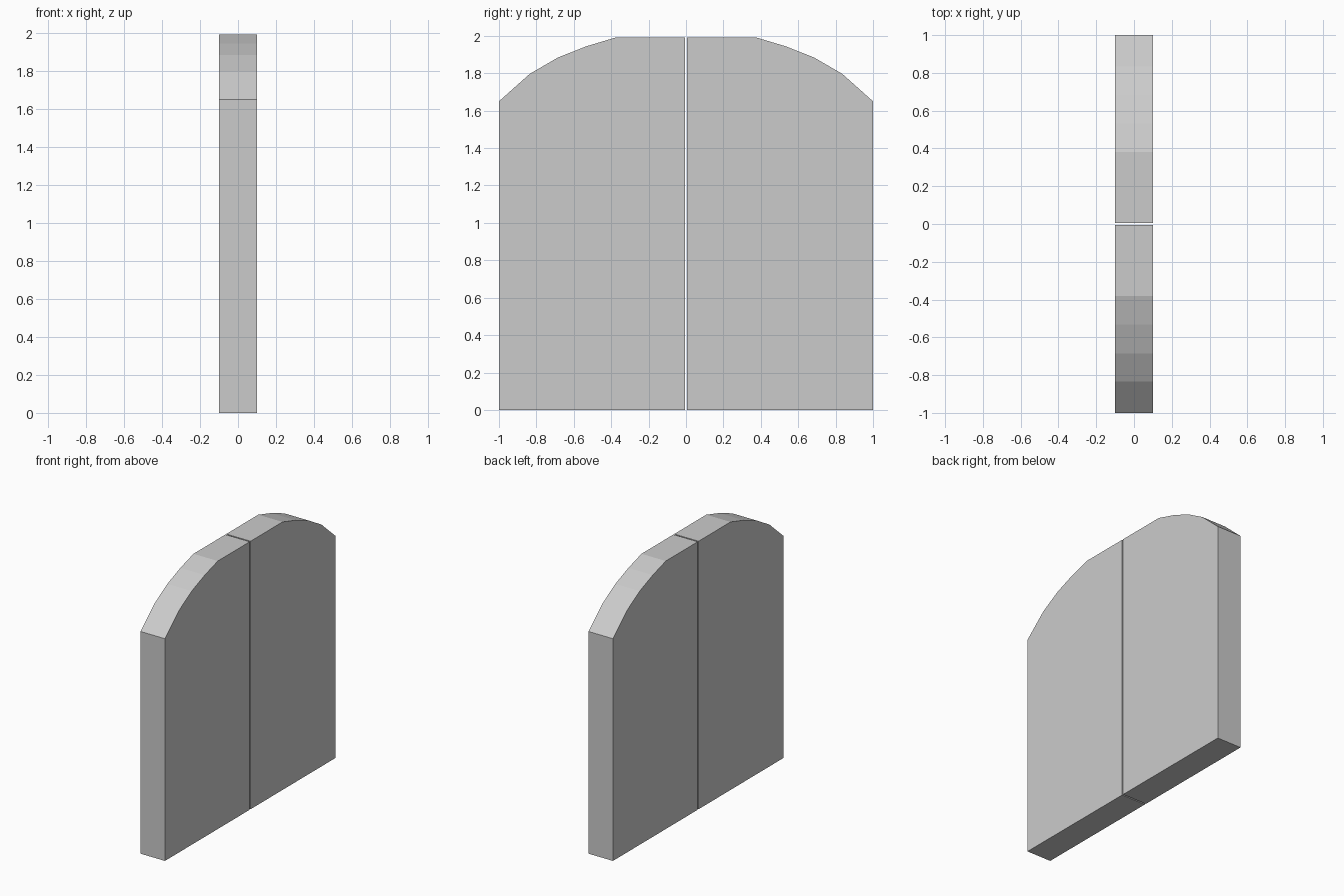
import bpy, bmesh

if "Cube" in bpy.data.objects:
    bpy.data.objects.remove(bpy.data.objects["Cube"])

HALF_THICK = 0.1
GAP = 0.005

# Half-arch outline of one door leaf (y, z)
PROFILE = [(GAP, 0), (1, 0), (1, 1.65), (0.835, 1.797), (0.685, 1.884),
           (0.533, 1.944), (0.38, 1.99), (GAP, 1.99)]


def door_leaf(name, side):
    """Extrude the outline through the door thickness; side mirrors it in y."""
    bm = bmesh.new()
    face = bm.faces.new([bm.verts.new((-HALF_THICK, side * y, z)) for y, z in PROFILE])
    ext = bmesh.ops.extrude_face_region(bm, geom=[face], use_keep_orig=True)
    verts = [v for v in ext["geom"] if isinstance(v, bmesh.types.BMVert)]
    bmesh.ops.translate(bm, verts=verts, vec=(2 * HALF_THICK, 0, 0))
    bmesh.ops.recalc_face_normals(bm, faces=bm.faces)
    mesh = bpy.data.meshes.new(name)
    bm.to_mesh(mesh)
    bm.free()
    bpy.context.collection.objects.link(bpy.data.objects.new(name, mesh))


# Pair of arched door leaves
door_leaf("door_leaf_front", -1)
door_leaf("door_leaf_back", 1)
